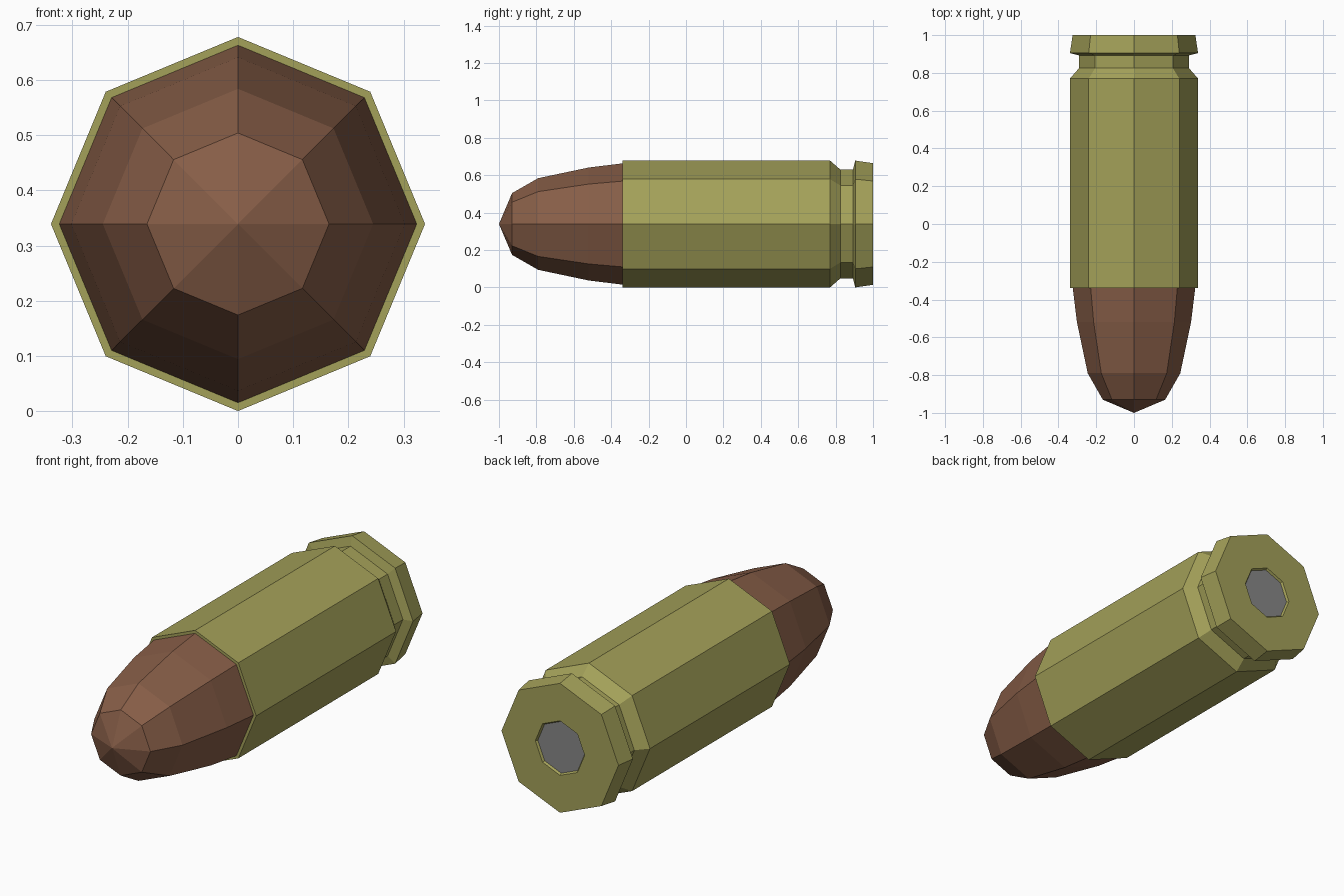
import bpy
import bmesh
from math import cos, sin, pi

SIDES = 8
AXIS_Z = 0.339

cube = bpy.data.objects.get("Cube")
if cube:
    bpy.data.objects.remove(cube, do_unlink=True)


def make_material(name, rgb):
    mat = bpy.data.materials.new(name)
    mat.use_nodes = True
    color = (*rgb, 1.0)
    mat.diffuse_color = color
    bsdf = mat.node_tree.nodes["Principled BSDF"]
    bsdf.inputs["Base Color"].default_value = color
    bsdf.inputs["Roughness"].default_value = 0.6
    return mat


def lathe(name, profile, mat):
    """Sweep (y, radius) points, ordered front to back, around the long axis."""
    bm = bmesh.new()
    rings = []
    for y, r in profile:
        if r == 0:
            rings.append([bm.verts.new((0, y, AXIS_Z))] * SIDES)
        else:
            angles = [2 * pi * k / SIDES for k in range(SIDES)]
            rings.append([bm.verts.new((r * cos(a), y, AXIS_Z + r * sin(a)))
                          for a in angles])
    for a, b in zip(rings, rings[1:]):
        for k in range(SIDES):
            n = (k + 1) % SIDES
            corners = dict.fromkeys((a[k], b[k], b[n], a[n]))
            bm.faces.new(list(corners))
    mesh = bpy.data.meshes.new(name)
    bm.to_mesh(mesh)
    bm.free()
    mesh.materials.append(mat)
    obj = bpy.data.objects.new(name, mesh)
    bpy.context.collection.objects.link(obj)
    return obj


brass = make_material("olive brass", (0.37, 0.355, 0.10))
copper = make_material("brown copper", (0.24, 0.11, 0.063))
steel = make_material("grey steel", (0.245, 0.245, 0.245))

# Pointed nose, seated in the mouth of the casing
lathe("bullet_tip", [(-1.0, 0), (-0.93, 0.165), (-0.79, 0.245),
                     (-0.52, 0.302), (-0.34, 0.324)], copper)

# Casing: mouth lip, body, extractor groove, rim and primer pocket
lathe("casing", [(-0.34, 0.324), (-0.34, 0.339), (0.77, 0.339),
                 (0.825, 0.291), (0.893, 0.291), (0.905, 0.339),
                 (1.0, 0.325), (1.0, 0.137), (0.99, 0.13)], brass)

# Primer disc, slightly sunk in the base
lathe("primer", [(0.99, 0.13), (0.99, 0)], steel)
